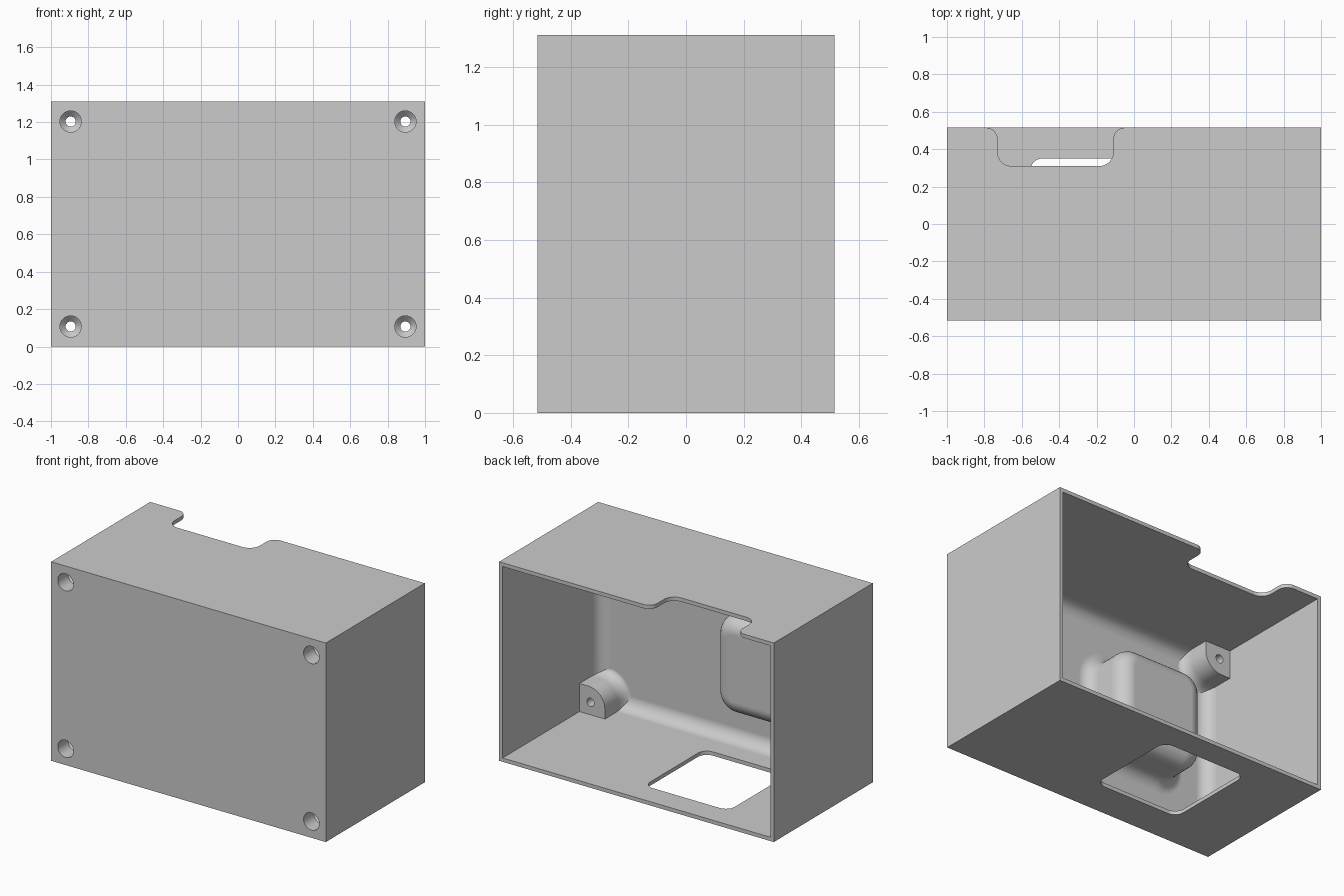
import bpy, bmesh
from math import sin, cos, pi, radians

if "Cube" in bpy.data.objects:
    bpy.data.objects.remove(bpy.data.objects["Cube"])

H, D, WALL = 1.31, 0.515, 0.025
INNER = -D + WALL          # inside face of the front panel

grey = bpy.data.materials.new("plain_grey")
grey.use_nodes = True
colour = (0.6, 0.6, 0.6, 1)
grey.diffuse_color = colour
grey.node_tree.nodes["Principled BSDF"].inputs["Base Color"].default_value = colour


def finish(name, bm):
    bmesh.ops.recalc_face_normals(bm, faces=bm.faces)
    mesh = bpy.data.meshes.new(name)
    bm.to_mesh(mesh)
    bm.free()
    mesh.materials.append(grey)
    obj = bpy.data.objects.new(name, mesh)
    bpy.context.collection.objects.link(obj)
    return obj


def block(name, x0, x1, y0, y1, z0, z1, front_round=0):
    bm = bmesh.new()
    bmesh.ops.create_cube(bm, size=1)
    for v in bm.verts:
        v.co = (x1 if v.co.x > 0 else x0, y1 if v.co.y > 0 else y0, z1 if v.co.z > 0 else z0)
    if front_round:
        edges = [e for e in bm.edges if all(abs(v.co.y - y0) < 1e-5 for v in e.verts)]
        bmesh.ops.bevel(bm, geom=edges, offset=front_round, segments=10, profile=0.5, affect='EDGES')
    return finish(name, bm)


def loft(name, sections):
    """Skin a stack of equal-length closed loops and cap both ends."""
    bm = bmesh.new()
    loops = [[bm.verts.new(p) for p in s] for s in sections]
    n = len(loops[0])
    for a, b in zip(loops, loops[1:]):
        for i in range(n):
            j = (i + 1) % n
            bm.faces.new((a[i], a[j], b[j], b[i]))
    bm.faces.new(loops[0])
    bm.faces.new(loops[-1])
    return finish(name, bm)


def arc(cx, cy, r, start, end, n=8):
    angles = [radians(start + (end - start) * i / n) for i in range(n + 1)]
    return [(cx + r * cos(a), cy + r * sin(a)) for a in angles]


def rounded_rect(x0, x1, y0, y1, r):
    return (arc(x1 - r, y1 - r, r, 0, 90) + arc(x0 + r, y1 - r, r, 90, 180)
            + arc(x0 + r, y0 + r, r, 180, 270) + arc(x1 - r, y0 + r, r, 270, 360))


def combine(target, tool, operation):
    mod = target.modifiers.new("shape", 'BOOLEAN')
    mod.operation, mod.object, mod.solver = operation, tool, 'EXACT'
    bpy.context.view_layer.objects.active = target
    bpy.ops.object.modifier_apply(modifier=mod.name)
    bpy.data.objects.remove(tool)


# Open-backed shell, rounded inside where the walls meet the front panel
shell = block("enclosure", -1, 1, -D, D, 0, H)
combine(shell, block("cavity", -1 + WALL, 1 - WALL, INNER, D + 0.2, WALL, H - WALL, 0.085), 'DIFFERENCE')

# Raised pad inside the front panel: flared foot, straight side, rounded rim
foot = [(INNER + 0.08 - 0.08 * cos(a), 0.08 - 0.08 * sin(a)) for a in [i * pi / 16 for i in range(9)]]
rim = [(-0.29 + 0.1 * sin(a), -0.1 + 0.1 * cos(a)) for a in [i * pi / 16 for i in range(9)]]
sections = []
for y, o in [(INNER - 0.01, 0.08)] + foot + rim:
    outline = rounded_rect(-0.70 - o, -0.07 + o, 0.34 - o, 0.98 + o, 0.13 + o)
    sections.append([(x, y, z) for x, z in outline])
combine(shell, loft("raised_pad", sections), 'UNION')

# Screw posts in the four corners, flared into the front panel
for sx in (1, -1):
    for top in (False, True):
        sections = []
        for y, o in [(INNER - 0.01, 0.05)] + [(y, o * 0.6) for y, o in foot] + [(-0.285, 0)]:
            size, r = 0.21 + o, 0.12 + o
            outline = [(0.01, 0.01), (size, 0.01)] + arc(size - r, size - r, r, 0, 90) + [(0.01, size)]
            sections.append([(sx * (1 - u), y, H - w if top else w) for u, w in outline])
        combine(shell, loft("screw_post", sections), 'UNION')

        # Recessed screw hole through the post
        zc = H - 0.107 if top else 0.107
        steps = [(-0.6, 0.057), (-0.41, 0.057), (-0.38, 0.027), (-0.2, 0.027)]
        rings = [[(sx * 0.895 + x, y, zc + z) for x, z in arc(0, 0, r, 0, 360 - 11.25, 31)] for y, r in steps]
        combine(shell, loft("screw_hole", rings), 'DIFFERENCE')

# Cable notch in the back of the top wall, with flared mouth
notch = ([(-0.79, D + 0.1)] + arc(-0.79, D - 0.06, 0.06, 90, 0) + arc(-0.655, 0.385, 0.075, 180, 270)
         + arc(-0.185, 0.385, 0.075, 270, 360) + arc(-0.05, D - 0.06, 0.06, 180, 90) + [(-0.05, D + 0.1)])
combine(shell, loft("top_notch", [[(x, y, z) for x, y in notch] for z in (H - 0.1, H + 0.1)]), 'DIFFERENCE')

# Rounded opening in the floor
opening = rounded_rect(-0.555, 0.06, -0.275, 0.35, 0.065)
combine(shell, loft("floor_opening", [[(x, y, z) for x, y in opening] for z in (-0.1, 0.1)]), 'DIFFERENCE')

# Smooth the rounded areas, keep edges crisp and flats flat
bpy.ops.object.select_all(action='DESELECT')
shell.select_set(True)
bpy.context.view_layer.objects.active = shell
bpy.ops.object.shade_smooth_by_angle(angle=radians(30))
weighted = shell.modifiers.new("flat_panels", 'WEIGHTED_NORMAL')
weighted.keep_sharp = True
